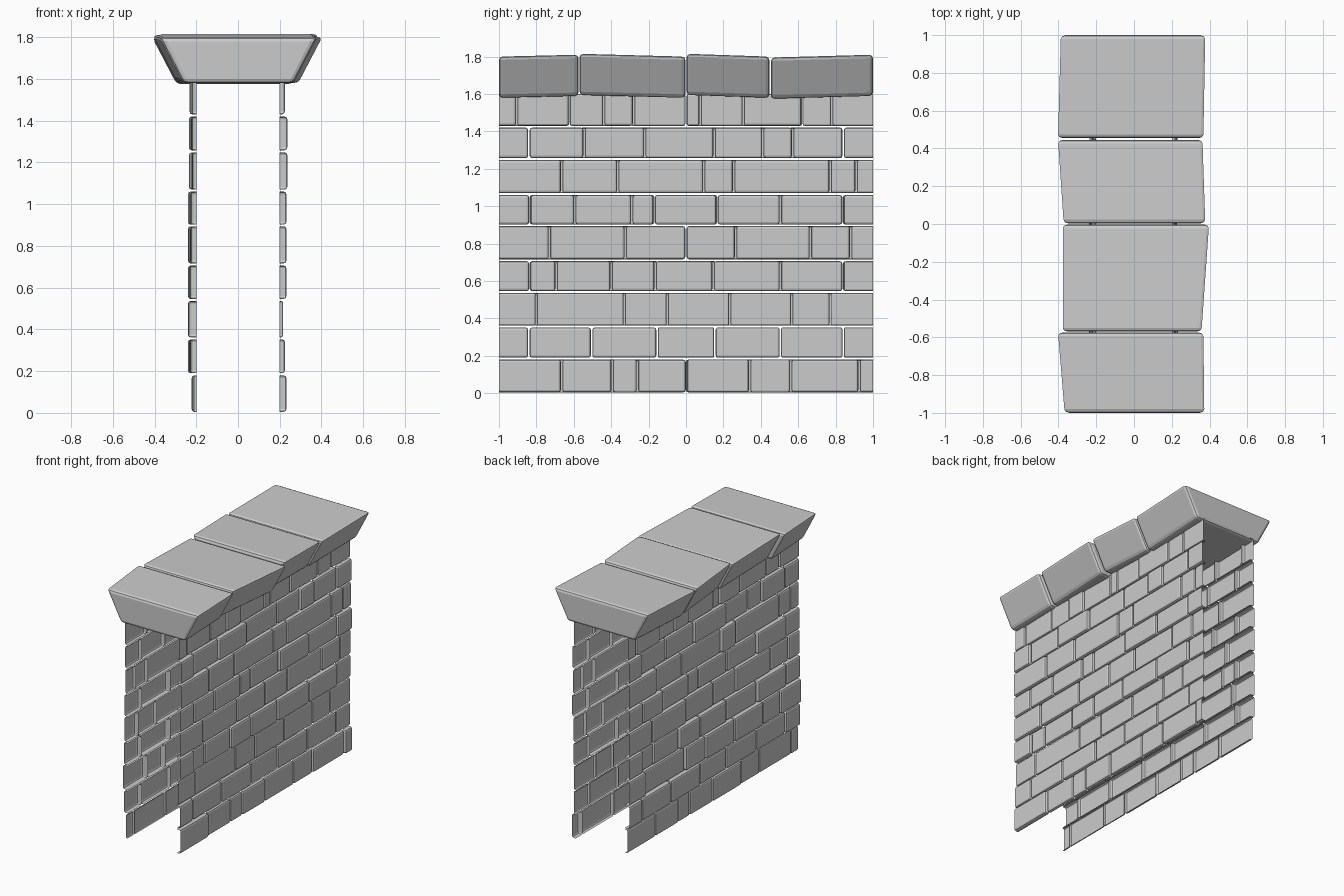
import bpy, bmesh, math, random
from mathutils import Matrix

if "Cube" in bpy.data.objects:
    bpy.data.objects.remove(bpy.data.objects["Cube"])

random.seed(4)
HALF = 1.0      # half wall length
FACE = 0.20     # x of the open back of every brick
GAP = 0.004     # half of a vertical joint

# course bottoms and tops, vertical joints, and greatest brick depth (right, left)
courses = [
    (0.005, 0.180, [-.665, -.395, -.26, .003, .34, .56, .925], .032, .022),
    (0.190, 0.352, [-.84, -.505, -.155, .155, .505, .84], .025, .040),
    (0.362, 0.536, [-.80, -.33, -.10, .235, .565, .77], .016, .040),
    (0.546, 0.706, [-.835, -.695, -.40, -.165, .145, .505, .84], .032, .040),
    (0.716, 0.894, [-.73, -.325, 0, .265, .665, .88], .032, .040),
    (0.902, 1.060, [-.835, -.595, -.29, -.17, .165, .505, .84], .032, .040),
    (1.070, 1.248, [-.665, -.365, .095, .255, .77, .91], .036, .035),
    (1.258, 1.420, [-.84, -.545, -.22, .15, .41, .57, .84], .036, .035),
    (1.430, 1.600, [-.905, -.625, -.44, -.28, 0, .075, .305, .62, .78], .024, .032),
]


def mesh_object(name, bm):
    mesh = bpy.data.meshes.new(name)
    bm.to_mesh(mesh)
    bm.free()
    obj = bpy.data.objects.new(name, mesh)
    bpy.context.collection.objects.link(obj)
    return obj


def add_brick(bm, y0, y1, z0, z1, depth):
    """Bevelled brick, open at the back and where it meets the wall end."""
    b = bmesh.new()
    m = Matrix.Translation((FACE + depth / 2, (y0 + y1) / 2, (z0 + z1) / 2))
    bmesh.ops.create_cube(b, size=1, matrix=m @ Matrix.Diagonal((depth, y1 - y0, z1 - z0, 1)))
    b.normal_update()
    cut = []
    for f in b.faces:
        y = f.calc_center_median().y
        if f.normal.x < -.9 or (abs(f.normal.y) > .9 and abs(y) > HALF - .001):
            cut.append(f)
    bmesh.ops.delete(b, geom=cut, context='FACES')
    edges = [e for e in b.edges if len(e.link_faces) == 2]
    bmesh.ops.bevel(b, geom=edges, offset=min(.013, depth * .6), segments=2,
                    profile=.5, affect='EDGES')
    tmp = bpy.data.meshes.new("brick_tmp")
    b.to_mesh(tmp)
    b.free()
    bm.from_mesh(tmp)
    bpy.data.meshes.remove(tmp)


# brick walls: the left one is the right one turned half round, with other depths
def wall(name, side):
    bm = bmesh.new()
    for z0, z1, joints, right, left in courses:
        deepest = right if side == 0 else left
        ys = [-HALF] + joints + [HALF]
        for i, (a, c) in enumerate(zip(ys, ys[1:])):
            y0 = a + (GAP if a > -HALF else 0)
            y1 = c - (GAP if c < HALF else 0)
            k = 1 if i == 0 else random.uniform(.5, 1)
            add_brick(bm, y0, y1, z0, z1, max(.012, deepest * k))
    obj = mesh_object(name, bm)
    if side:
        obj.rotation_euler.z = math.pi


wall("right_brick_wall", 0)
wall("left_brick_wall", 1)


# coping stones: (y, left half width, right half width, top z) at each end
stones = [
    ((-1, .375, .38, 1.80), (-.574, .41, .375, 1.81)),
    ((-.57, .385, .365, 1.815), (-.003, .385, .405, 1.80)),
    ((.003, .38, .385, 1.815), (.446, .41, .37, 1.80)),
    ((.454, .41, .375, 1.795), (1, .395, .385, 1.81)),
]
for n, ends in enumerate(stones):
    bm = bmesh.new()
    loops = []
    for y, l, r, top in ends:
        base = top - .22
        pts = [(-l, top), (-l + .115, base), (r - .115, base), (r, top)]
        loops.append([bm.verts.new((x, y, z)) for x, z in pts])
    bm.faces.new(loops[0])
    bm.faces.new(loops[1][::-1])
    for i in range(4):
        j = (i + 1) % 4
        bm.faces.new((loops[0][i], loops[0][j], loops[1][j], loops[1][i]))
    bmesh.ops.recalc_face_normals(bm, faces=bm.faces)
    stone = mesh_object(f"coping_stone_{n + 1}", bm)
    bevel = stone.modifiers.new("rounded_edges", 'BEVEL')
    bevel.width = .02
    bevel.segments = 2
    bevel.limit_method = 'NONE'
